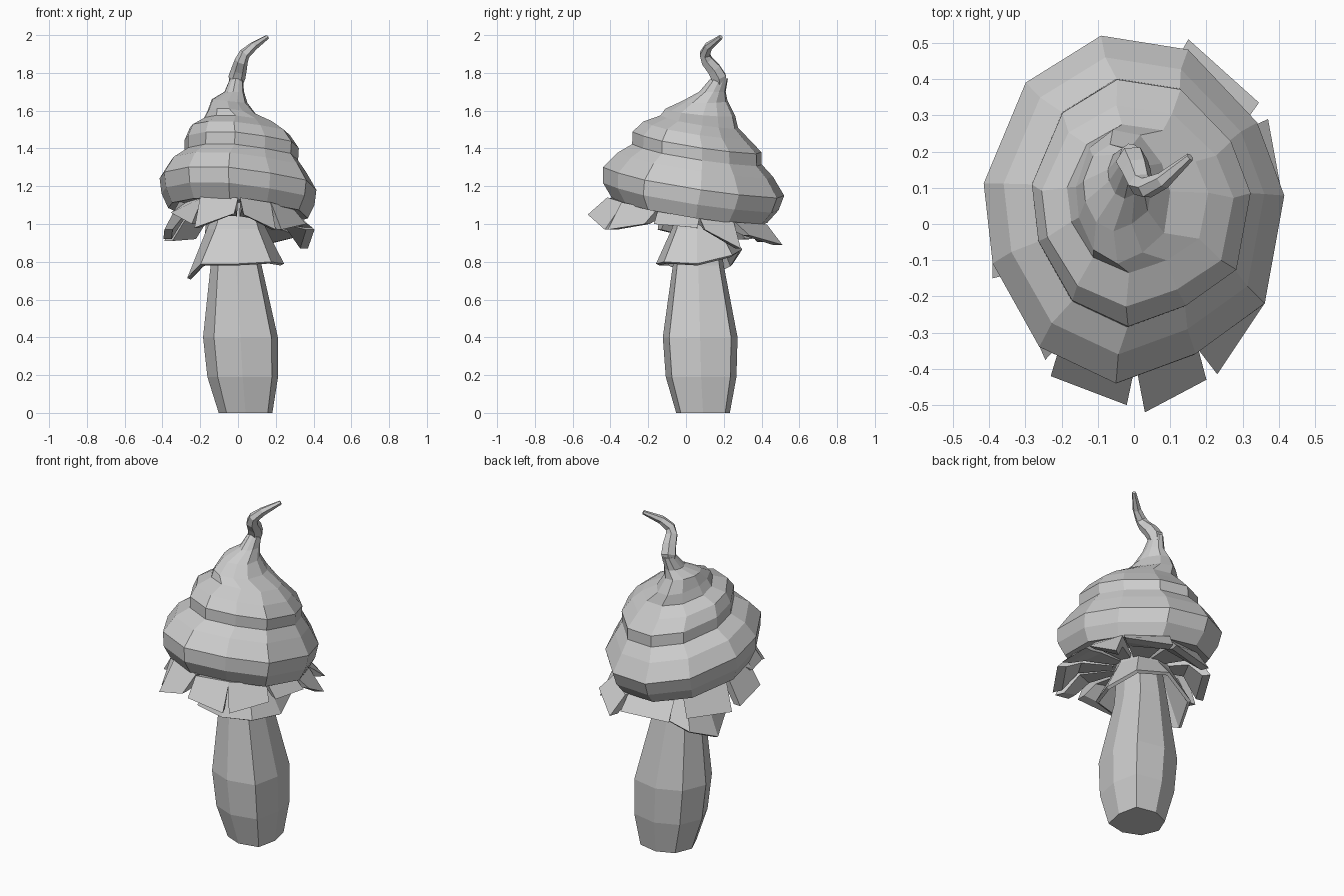
import bpy, bmesh
from math import sin, cos, pi
from mathutils import Vector

cube = bpy.data.objects.get("Cube")
if cube:
    bpy.data.objects.remove(cube, do_unlink=True)

grey = bpy.data.materials.new("plain_grey")
grey.use_nodes = True
colour = (0.6, 0.6, 0.6, 1)
grey.diffuse_color = colour
grey.node_tree.nodes["Principled BSDF"].inputs["Base Color"].default_value = colour


def loft(name, rings, capped=True, thickness=0):
    """Join rings of points with quads, optionally closing both ends."""
    bm = bmesh.new()
    loops = [[bm.verts.new(p) for p in ring] for ring in rings]
    n = len(loops[0])
    for low, high in zip(loops, loops[1:]):
        for i in range(n):
            j = (i + 1) % n
            bm.faces.new((low[i], low[j], high[j], high[i]))
    if capped:
        bm.faces.new(loops[0])
        bm.faces.new(loops[-1])
    bmesh.ops.recalc_face_normals(bm, faces=bm.faces)
    mesh = bpy.data.meshes.new(name)
    bm.to_mesh(mesh)
    bm.free()
    mesh.materials.append(grey)
    obj = bpy.data.objects.new(name, mesh)
    bpy.context.collection.objects.link(obj)
    if thickness:
        mod = obj.modifiers.new("thickness", 'SOLIDIFY')
        mod.thickness = thickness
        mod.offset = 0


def polygon(sides):
    return [(cos(2 * pi * i / sides), sin(2 * pi * i / sides)) for i in range(sides)]


def ring(outline, z, cx, cy, rx, ry, slope=(0, 0)):
    """Scaled outline, sheared so that it leans with the slope."""
    return [Vector((cx + rx * u, cy + ry * v, z + slope[0] * rx * u + slope[1] * ry * v))
            for u, v in outline]


# Stem: eight-sided, squarer on its left, swelling below the middle
stem_outline = polygon(8)
for i in (1, 7):
    stem_outline[i] = tuple(c * 1.17 for c in stem_outline[i])
stem = [(0, .04, .09, .142), (.19, .025, .08, .187), (.40, .013, .075, .198),
        (.78, -.01, .065, .135), (1.12, 0, .05, .10)]
loft("stem", [ring(stem_outline, z, x, y, r, r) for z, x, y, r in stem])

# Cap: stepped tiers leaning down to the back, drawn up into a neck
cap_outline = [(-.22, 1), (-.72, .73), (-1, .15), (-.94, -.31), (-.63, -.79), (-.12, -1),
               (.41, -.83), (.87, -.54), (1, .08), (.82, .5), (.36, .92)]
cap = [(1.10, 0, .04, .10, .10), (1.065, 0, .02, .37, .41),
       (1.14, 0, .025, .405, .465), (1.22, 0, .04, .415, .48),
       (1.31, 0, .05, .36, .41), (1.365, .018, .058, .30, .343),
       (1.43, .02, .058, .302, .341), (1.495, .01, .05, .265, .278),
       (1.54, .01, .07, .195, .205), (1.59, -.03, .075, .13, .185),
       (1.65, -.045, .10, .095, .12), (1.70, -.02, .14, .052, .07),
       (1.77, -.008, .176, .034, .046)]
lean = [(-.08, -.16)] * 9 + [(-.1, -.1), (-.1, 0), (0, 0), (0, 0)]
loft("cap", [ring(cap_outline, *c, s) for c, s in zip(cap, lean)])

# Curled tip: tapered tube along a bent path
path = [Vector(p) for p in ((-.01, .178, 1.74), (-.006, .174, 1.775), (.006, .148, 1.82),
                            (.018, .11, 1.865), (.035, .1, 1.9), (.08, .12, 1.94),
                            (.155, .185, 1.99))]
radii = [.035, .045, .041, .035, .03, .024, .012]
tip = []
for i, (p, r) in enumerate(zip(path, radii)):
    along = path[min(i + 1, len(path) - 1)] - path[max(i - 1, 0)]
    turn = Vector((0, 0, 1)).rotation_difference(along)
    tip.append([p + turn @ q for q in ring(polygon(6), 0, 0, 0, r, r)])
loft("curled_tip", tip)

# Skirt around the upper stem, uneven at the hem
hem = [Vector(p) for p in ((-.19, -.10, .785), (0, -.15, .785), (.17, -.11, .795),
                           (.235, .06, .785), (.18, .24, .83), (0, .29, .86),
                           (-.19, .24, .78), (-.26, .08, .71))]
collar = [Vector((p.x * .6, .06 + (p.y - .06) * .6, .97)) for p in hem]
neck = [Vector((p.x * .4, .05 + (p.y - .06) * .4, 1.09)) for p in hem]
loft("skirt", [hem, collar, neck], capped=False, thickness=.02)

# Frill: ring of broad wedge-ended petals drooping from under the cap
petals = [((-.23, -.42, .98), (-.02, -.50, 1.055)), ((.03, -.52, 1.05), (.20, -.43, .97)),
          ((.23, -.415, .97), (.36, -.22, 1.0)), ((.37, -.17, 1.0), (.395, .06, .98)),
          ((.405, .10, .97), (.37, .29, .87)), ((.345, .335, .94), (.15, .51, .89)),
          ((.10, .48, .92), (-.18, .42, .905)), ((-.25, .35, .92), (-.39, .12, .91)),
          ((-.395, .05, .92), (-.39, -.15, .97)), ((-.355, -.12, 1.06), (-.245, -.375, 1.0))]


def inward(p, k):
    """Draw a point in toward the stem at its own height."""
    return Vector((p.x * k, .03 + (p.y - .03) * k, p.z))


def under_cap(p, k, rise):
    """Draw a point in onto the leaning base of the cap."""
    q = inward(p, k)
    q.z = 1.075 - .08 * q.x - .16 * (q.y - .03) + rise
    return q


for number, corners in enumerate(petals, 1):
    a, b = (Vector(c) for c in corners)
    middle = (a + b) / 2
    wide_a, wide_b = (middle + (p - middle) * 1.2 for p in (a, b))
    loft("frill_petal_%d" % number, [
        (a, b, inward(b, .89), inward(a, .89)),
        (under_cap(wide_a, .8, -.005), under_cap(wide_b, .8, -.005),
         under_cap(b, .7, -.055), under_cap(a, .7, -.055)),
        (under_cap(a, .3, -.03), under_cap(b, .3, -.03),
         under_cap(b, .3, -.06), under_cap(a, .3, -.06))])
